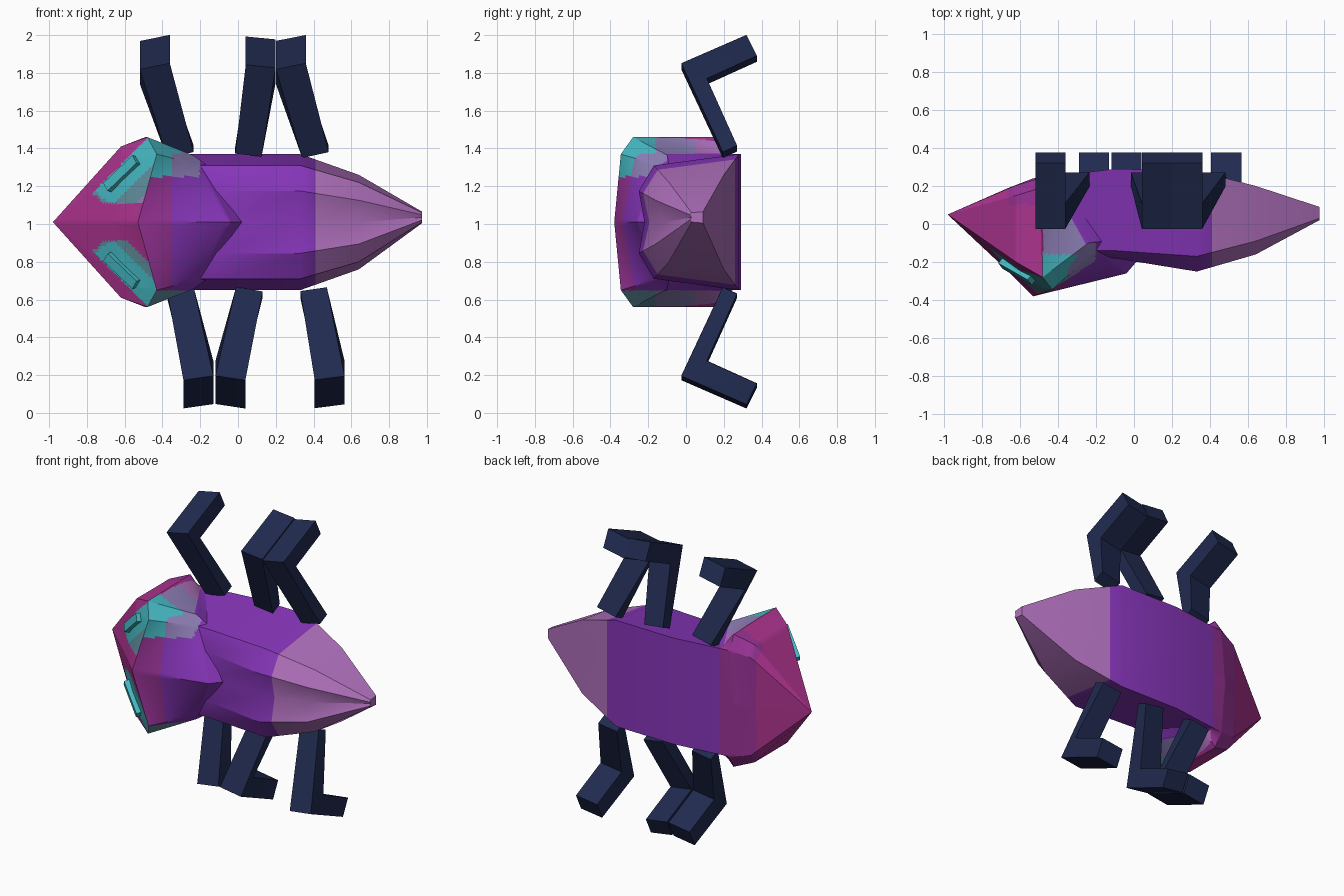
import bpy, bmesh, math
from mathutils import Vector, Matrix
from mathutils.bvhtree import BVHTree

old = bpy.data.objects.get("Cube")
if old:
    bpy.data.objects.remove(old, do_unlink=True)

MID = 1.01  # height of the plane of symmetry


def linear(c):
    return c / 12.92 if c <= 0.04 else ((c + 0.055) / 1.055) ** 2.4


def material(name, *rgb):
    m = bpy.data.materials.new(name)
    m.use_nodes = True
    col = [linear(c) for c in rgb] + [1]
    m.diffuse_color = col
    m.node_tree.nodes["Principled BSDF"].inputs["Base Color"].default_value = col
    return m


purple = material("purple", 0.53, 0.21, 0.73)
lilac = material("lilac", 0.69, 0.44, 0.74)
pink = material("pink", 0.68, 0.2, 0.56)
magenta = material("magenta", 0.6, 0.2, 0.59)
teal = material("teal", 0.27, 0.72, 0.76)
dusty_teal = material("dusty teal", 0.38, 0.56, 0.62)
dusty_lilac = material("dusty lilac", 0.56, 0.5, 0.72)
navy = material("navy", 0.125, 0.165, 0.31)


def finish(bm, name, mats, rule=None):
    """Turn a bmesh into an object and colour its faces by rule."""
    bmesh.ops.recalc_face_normals(bm, faces=bm.faces)
    if rule:
        for f in bm.faces:
            f.material_index = mats.index(rule(f.calc_center_median()))
    me = bpy.data.meshes.new(name)
    bm.to_mesh(me)
    bm.free()
    for m in mats:
        me.materials.append(m)
    ob = bpy.data.objects.new(name, me)
    bpy.context.collection.objects.link(ob)
    bpy.ops.object.select_all(action="DESELECT")
    ob.select_set(True)
    bpy.context.view_layer.objects.active = ob
    bpy.ops.object.shade_smooth_by_angle(angle=math.radians(30))


def loft(half_rings, cap=False):
    """Skin half rings of (x, y, height) after mirroring them about MID."""
    bm = bmesh.new()
    rings = []
    for half in half_rings:
        pts = half + [(x, y, -h) for x, y, h in half[-2:0:-1]]
        rings.append([bm.verts.new((x, y, MID + h)) for x, y, h in pts])
    for a, b in zip(rings, rings[1:]):
        for i in range(len(a)):
            j = (i + 1) % len(a)
            bm.faces.new((a[i], a[j], b[j], b[i]))
    if cap:
        bm.faces.new(rings[-1])
    bmesh.ops.remove_doubles(bm, verts=bm.verts, dist=0.0005)
    return bm


def cut_x(bm, x):
    bmesh.ops.bisect_plane(bm, geom=bm.verts[:] + bm.edges[:] + bm.faces[:],
                           plane_co=(x, 0, 0), plane_no=(1, 0, 0))


# Abdomen: x, back y, shoulder y, bulge y, groove y, back half width, front half width
stations = [
    (-0.43, 0.25, -0.14, -0.18, -0.17, 0.36, 0.30),
    (-0.10, 0.29, -0.14, -0.18, -0.16, 0.36, 0.30),
    (0.33, 0.28, -0.17, -0.25, -0.22, 0.36, 0.30),
    (0.64, 0.20, -0.09, -0.16, -0.12, 0.25, 0.21),
    (0.975, 0.09, 0.03, 0.02, 0.03, 0.03, 0.025),
]
abdomen = loft([[(x, groove, 0), (x, bulge, front * 0.55), (x, shoulder, front),
                 (x, back, wide), (x, back, 0)]
                for x, back, shoulder, bulge, groove, wide, front in stations], cap=True)
for v in abdomen.verts:  # the tail tip sits slightly high
    if v.co.x > 0.9:
        v.co.z += 0.025
cut_x(abdomen, 0.41)
finish(abdomen, "abdomen", [purple, lilac], lambda c: lilac if c.x > 0.41 else purple)

# Head, frill and pointed neck shield, with a rim closing onto the abdomen
tip = [(-0.98, 0.05, 0)] * 6
cheek = [(-0.66, -0.25, 0), (-0.60, -0.24, 0.33), (-0.62, -0.20, 0.40),
         (-0.62, 0.15, 0.40), (-0.63, 0.20, 0.33), (-0.66, 0.19, 0)]
crest = [(-0.53, -0.38, 0), (-0.43, -0.345, 0.36), (-0.48, -0.28, 0.45),
         (-0.49, 0.19, 0.45), (-0.50, 0.24, 0.36), (-0.53, 0.24, 0)]
shield = [(-0.04, -0.26, 0), (-0.20, -0.14, 0.30), (-0.24, -0.10, 0.355),
          (-0.42, 0.20, 0.36), (-0.43, 0.25, 0.36), (-0.43, 0.25, 0)]
point = [(0.02, -0.19, 0)] + shield[1:]
rim = point[:2] + [(-0.16, -0.09, 0.30), (-0.36, 0.20, 0.34)] + point[4:]
head = loft([tip, cheek, crest, shield, point, rim])
tree = BVHTree.FromBMesh(head)
bmesh.ops.subdivide_edges(head, edges=head.edges[:], cuts=20, use_grid_fill=True)
for x in (-0.66, -0.40, -0.35):
    cut_x(head, x)


def eye_patch(c, h):
    """Slanted teal band around an eye, fading towards the nose ridge."""
    u, w = c.x + 0.58, h - 0.26
    along, across = (u + w) * 0.71, (w - u) * 0.71
    upper = c.z > MID
    if along < -0.21 or across > 0.06 or h < 0.1 or across < (-0.2 if upper else -0.11):
        return None
    if across > -0.06 and along > -0.19:
        return teal
    return dusty_teal if across > -0.14 else dusty_lilac


def head_colour(c):
    h = abs(c.z - MID)
    crest_x = -0.53 + 0.1 * min(h / 0.36, 1) - max(h - 0.36, 0) * 0.55
    if c.x < crest_x:
        patch = eye_patch(c, h) if c.y < -0.05 else None
        return patch or (pink if c.x < -0.66 or c.y < 0.1 else magenta)
    # back of the frill
    if h > 0.362:
        if c.y < -0.16:
            return teal if c.z > MID else dusty_teal
        return dusty_lilac if c.y < 0.05 else lilac
    # patch on the upper shoulder of the shield
    if c.y < -0.1 and c.z - MID > 0.24 and c.x < -0.2:
        return teal if c.x < -0.35 else dusty_lilac
    if c.y > -0.1:
        return magenta if c.x < -0.40 and c.y > 0.2 else purple
    return magenta if c.x < -0.35 else purple


finish(head, "head_and_shield",
       [pink, magenta, purple, lilac, teal, dusty_teal, dusty_lilac], head_colour)

# Slanted eyes lying on the head surface
for side, label in ((1, "upper"), (-1, "lower")):
    hit, normal, _, _ = tree.ray_cast(Vector((-0.61, -2, MID + side * 0.255)), Vector((0, 1, 0)))
    if normal.y > 0:
        normal = -normal
    along = Vector((0.16, -0.1, side * 0.16))
    along = (along - normal * along.dot(normal)).normalized()
    turn = Matrix((along, normal.cross(along), normal)).transposed().to_4x4()
    eye = bmesh.new()
    bmesh.ops.create_cube(eye, size=1, matrix=Matrix.Translation(hit) @ turn
                          @ Matrix.Diagonal((0.23, 0.055, 0.05, 1)))
    finish(eye, label + "_eye", [teal])

# Bent legs: side profile (y, height) swept sideways, hip first
profile = [(0.195, 0.355), (0.27, 0.39), (0.11, 0.745), (0.375, 0.865),
           (0.32, 0.975), (-0.025, 0.825)]


def leg(name, side, hip_x, knee_x):
    bm = bmesh.new()
    lean = (hip_x - knee_x) * 1.6
    ends = []
    for dx in (-1, 1):
        ends.append([bm.verts.new((hip_x + dx * 0.07 if i < 2 else knee_x + dx * 0.079, y,
                                   MID + side * (h + dx * 0.075 * lean)))
                     for i, (y, h) in enumerate(profile)])
    a, b = ends
    # each end is two quads meeting at the knee
    for e in ends:
        bm.faces.new((e[0], e[1], e[2], e[5]))
        bm.faces.new((e[2], e[3], e[4], e[5]))
    for i in range(6):
        j = (i + 1) % 6
        bm.faces.new((a[i], a[j], b[j], b[i]))
    finish(bm, name, [navy])


for name, side, hip_x, knee_x in (
        ("upper_front_leg", 1, -0.305, -0.44),
        ("upper_middle_leg", 1, 0.055, 0.12),
        ("upper_rear_leg", 1, 0.41, 0.28),
        ("lower_front_leg", -1, -0.305, -0.21),
        ("lower_middle_leg", -1, 0.06, -0.04),
        ("lower_rear_leg", -1, 0.4, 0.485)):
    leg(name, side, hip_x, knee_x)
